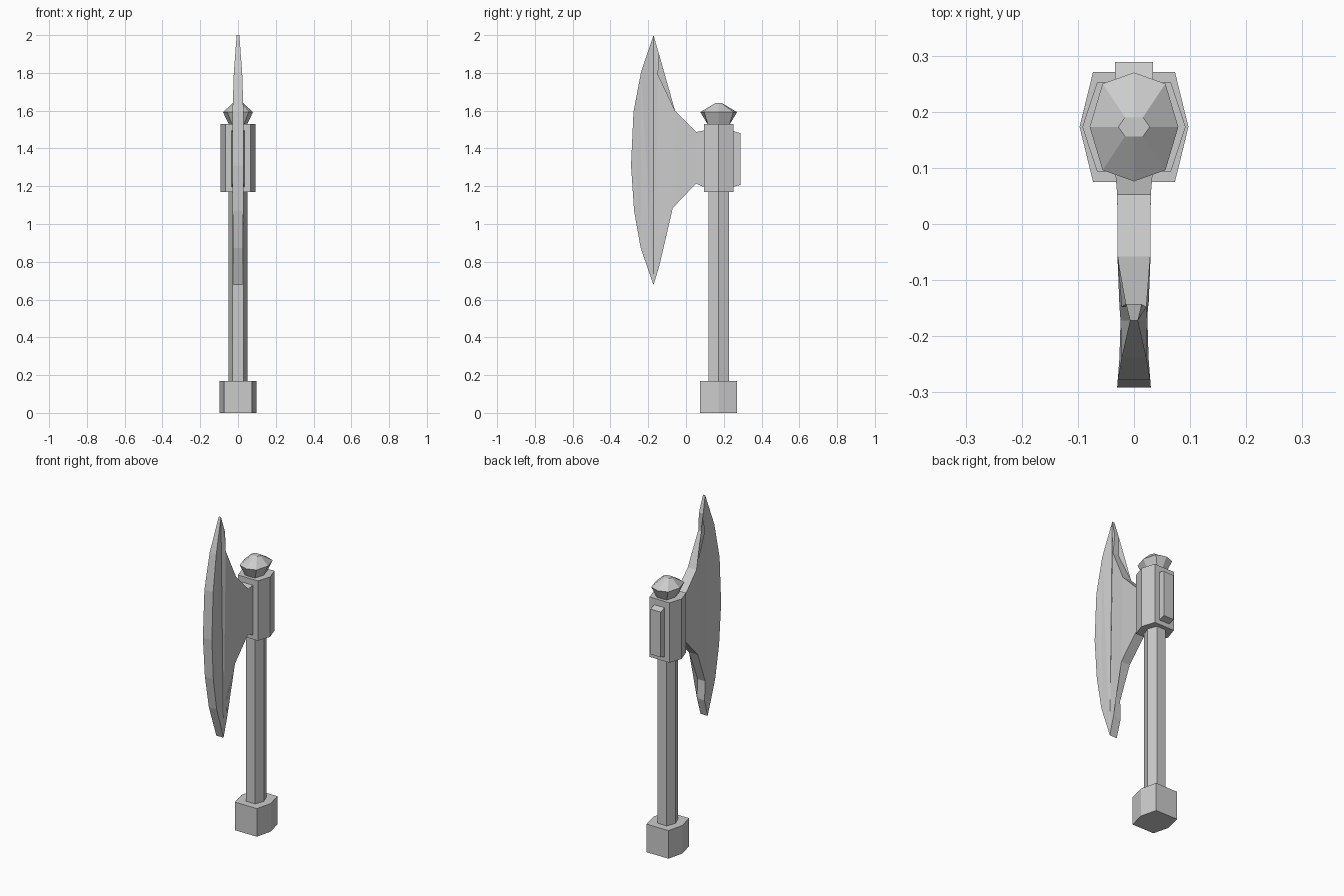
import bpy, bmesh

if "Cube" in bpy.data.objects:
    bpy.data.objects.remove(bpy.data.objects["Cube"])

CY = 0.173  # y of the shaft axis


def finish(name, bm):
    bmesh.ops.recalc_face_normals(bm, faces=bm.faces)
    me = bpy.data.meshes.new(name)
    bm.to_mesh(me)
    bm.free()
    ob = bpy.data.objects.new(name, me)
    bpy.context.collection.objects.link(ob)
    return ob


def hexagon(point, flat, depth, mid=None):
    """Hexagon with points on +-x; mid adds a vertex in the front and back edges."""
    ring = [(point, 0), (flat, depth), (-flat, depth),
            (-point, 0), (-flat, -depth), (flat, -depth)]
    if mid is not None:
        ring.insert(2, (0, mid))
        ring.insert(6, (0, -mid))
    return ring


def loft(name, rings):
    """Skin a stack of (z, ring) cross-sections around the shaft axis."""
    bm = bmesh.new()
    loops = [[bm.verts.new((x, CY + y, z)) for x, y in ring] for z, ring in rings]
    for a, b in zip(loops, loops[1:]):
        for i in range(len(a)):
            j = (i + 1) % len(a)
            bm.faces.new((a[i], a[j], b[j], b[i]))
    bm.faces.new(loops[0])
    bm.faces.new(loops[-1])
    return finish(name, bm)


def plate(name, outline):
    """Mirrored plate from (y, z, half thickness) outline points."""
    bm = bmesh.new()
    left, right = ([bm.verts.new((s * t, y, z)) for y, z, t in outline] for s in (-1, 1))
    for i in range(len(left)):
        j = (i + 1) % len(left)
        bm.faces.new((left[i], left[j], right[j], right[i]))
    sides = [bm.faces.new(left), bm.faces.new(right)]
    bmesh.ops.triangulate(bm, faces=sides)
    return finish(name, bm)


# straight hexagonal parts
for name, z0, z1, ring in (
        ("pommel", 0.0, 0.169, hexagon(0.097, 0.073, 0.098)),
        ("handle", 0.169, 1.17, hexagon(0.051, 0.03, 0.054)),
        ("socket", 1.17, 1.53, hexagon(0.092, 0.066, 0.079))):
    loft(name, [(z0, ring), (z1, ring)])

# faceted cap above the socket
loft("cap", [(1.53, hexagon(0.05, 0.033, 0.058, 0.06)),
             (1.592, hexagon(0.079, 0.056, 0.077, 0.097)),
             (1.64, hexagon(0.028, 0.016, 0.017, 0.017))])

# blade: cutting edge from lower tip to upper tip, then back edge down
plate("blade", [
    (-0.172, 0.677, 0.024), (-0.240, 0.873, 0.026), (-0.275, 1.07, 0.028),
    (-0.291, 1.31, 0.030), (-0.278, 1.593, 0.029), (-0.238, 1.804, 0.022),
    (-0.172, 2.0, 0.007), (-0.143, 1.9, 0.014), (-0.148, 1.79, 0.022),
    (-0.058, 1.6, 0.029), (0.053, 1.487, 0.030), (0.10, 1.496, 0.034),
    (0.10, 1.193, 0.034), (0.053, 1.214, 0.030), (-0.07, 1.085, 0.029),
    (-0.146, 0.895, 0.026), (-0.14, 0.783, 0.025)])

# raised block on the back of the socket
plate("back_block", [(0.24, 1.193, 0.034), (0.24, 1.496, 0.034),
                     (0.289, 1.48, 0.034), (0.289, 1.208, 0.034)])
